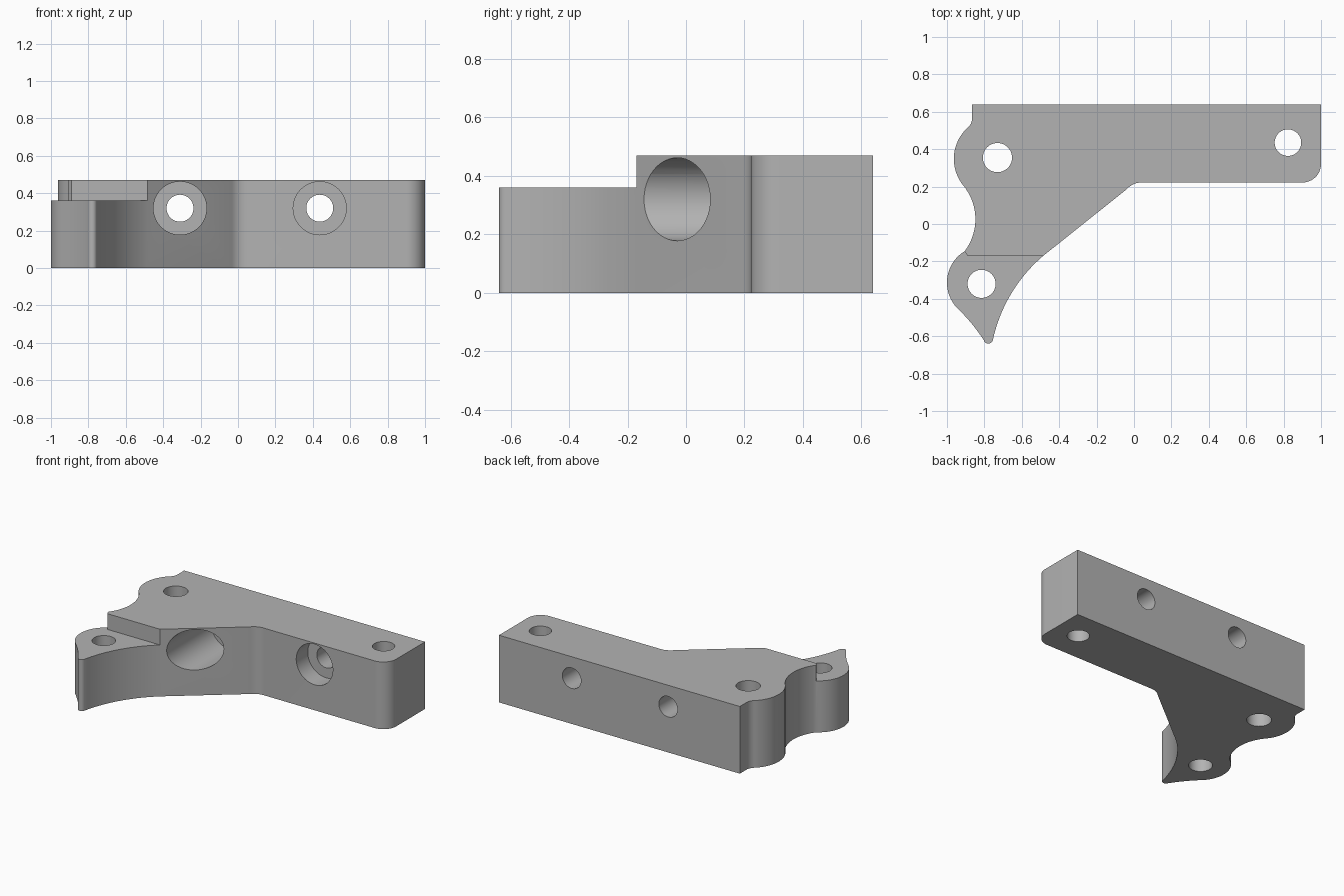
import bpy, bmesh, math
from mathutils import Vector, geometry

cube = bpy.data.objects.get("Cube")
if cube:
    bpy.data.objects.remove(cube, do_unlink=True)

TOP, STEP = 0.47, 0.36

gray = bpy.data.materials.new("plain gray")
gray.use_nodes = True
gray.diffuse_color = (0.45, 0.45, 0.45, 1)
gray.node_tree.nodes["Principled BSDF"].inputs["Base Color"].default_value = (0.45, 0.45, 0.45, 1)


def arc(a, m, b, n=12):
    """Points on the circular arc from a through m to b."""
    a, m, b = Vector(a), Vector(m), Vector(b)
    d = 2 * (a.x * (m.y - b.y) + m.x * (b.y - a.y) + b.x * (a.y - m.y))
    qa, qm, qb = a.dot(a), m.dot(m), b.dot(b)
    c = Vector(((qa * (m.y - b.y) + qm * (b.y - a.y) + qb * (a.y - m.y)) / d,
                (qa * (b.x - m.x) + qm * (a.x - b.x) + qb * (m.x - a.x)) / d))
    ang = [math.atan2(p.y - c.y, p.x - c.x) for p in (a, m, b)]
    sweep = (ang[2] - ang[0]) % math.tau
    if (ang[1] - ang[0]) % math.tau > sweep:
        sweep -= math.tau
    r = (a - c).length
    return [(c.x + r * math.cos(ang[0] + sweep * i / n),
             c.y + r * math.sin(ang[0] + sweep * i / n)) for i in range(n + 1)]


def prism(name, outline, z0, z1):
    """Upright solid with the given plan outline."""
    pts = []
    for p in outline:
        if not pts or (Vector(p) - Vector(pts[-1])).length > 0.0005:
            pts.append(p)
    bm = bmesh.new()
    face = bm.faces.new([bm.verts.new((x, y, z0)) for x, y in pts])
    grown = bmesh.ops.extrude_face_region(bm, geom=[face])["geom"]
    for v in grown:
        if isinstance(v, bmesh.types.BMVert):
            v.co.z = z1
    bmesh.ops.recalc_face_normals(bm, faces=bm.faces[:])
    mesh = bpy.data.meshes.new(name)
    bm.to_mesh(mesh)
    bm.free()
    obj = bpy.data.objects.new(name, mesh)
    bpy.context.collection.objects.link(obj)
    return obj


def rod(name, radius, centre, length, along_y=False):
    bpy.ops.mesh.primitive_cylinder_add(
        vertices=48, radius=radius, depth=length, location=centre,
        rotation=(math.pi / 2 if along_y else 0, 0, 0))
    obj = bpy.context.object
    obj.name = name
    return obj


def cut(body, cutter):
    cutter.hide_render = True
    mod = body.modifiers.new("cut", "BOOLEAN")
    mod.operation, mod.solver, mod.object = "DIFFERENCE", "EXACT", cutter
    bpy.context.view_layer.objects.active = body
    bpy.ops.object.modifier_apply(modifier=mod.name)
    bpy.data.objects.remove(cutter, do_unlink=True)


# Bracket outline, counterclockwise from the back left corner of the plan
outline = [(1, 0.64), (-0.865, 0.64), (-0.865, 0.57)]
outline += arc((-0.865, 0.57), (-0.873, 0.535), (-0.895, 0.51), 6)
outline += arc((-0.895, 0.51), (-0.963, 0.36), (-0.912, 0.205), 18)
outline += arc((-0.912, 0.205), (-0.848, 0.02), (-0.905, -0.145), 18)
outline += arc((-0.905, -0.145), (-1.0, -0.315), (-0.945, -0.45), 18)
outline += arc((-0.945, -0.45), (-0.87, -0.53), (-0.803, -0.622), 6)
outline += arc((-0.803, -0.622), (-0.778, -0.64), (-0.755, -0.622), 8)
outline += arc((-0.755, -0.622), (-0.655, -0.37), (-0.485, -0.17), 18)
outline += arc((-0.04, 0.185), (-0.002, 0.213), (0.05, 0.222), 8)
outline += arc((0.9, 0.222), (0.971, 0.251), (1, 0.322), 12)
bracket = prism("bracket", outline, 0, TOP)

# Lowered step on the front ear
cut(bracket, prism("step_cutter", [(-1.2, -0.14), (-0.91, -0.14), (-0.89, -0.17),
                                  (-0.3, -0.17), (-0.3, -0.9), (-1.2, -0.9)], STEP, 0.8))

# Upright bolt holes
for x, y, r in ((-0.73, 0.355, 0.078), (-0.815, -0.32, 0.075), (0.823, 0.435, 0.071)):
    cut(bracket, rod("bolt_hole_cutter", r, (x, y, 0.25), 1))

# Front to back holes with wide counterbores
for x in (-0.31, 0.437):
    cut(bracket, rod("through_hole_cutter", 0.072, (x, 0.3, 0.32), 1.6, True))
    cut(bracket, rod("counterbore_cutter", 0.142, (x, -0.15, 0.32), 1.0, True))

bracket.data.materials.clear()
bracket.data.materials.append(gray)
bpy.ops.object.select_all(action="DESELECT")
bracket.select_set(True)
bpy.context.view_layer.objects.active = bracket
bpy.ops.object.shade_smooth_by_angle(angle=math.radians(25))
